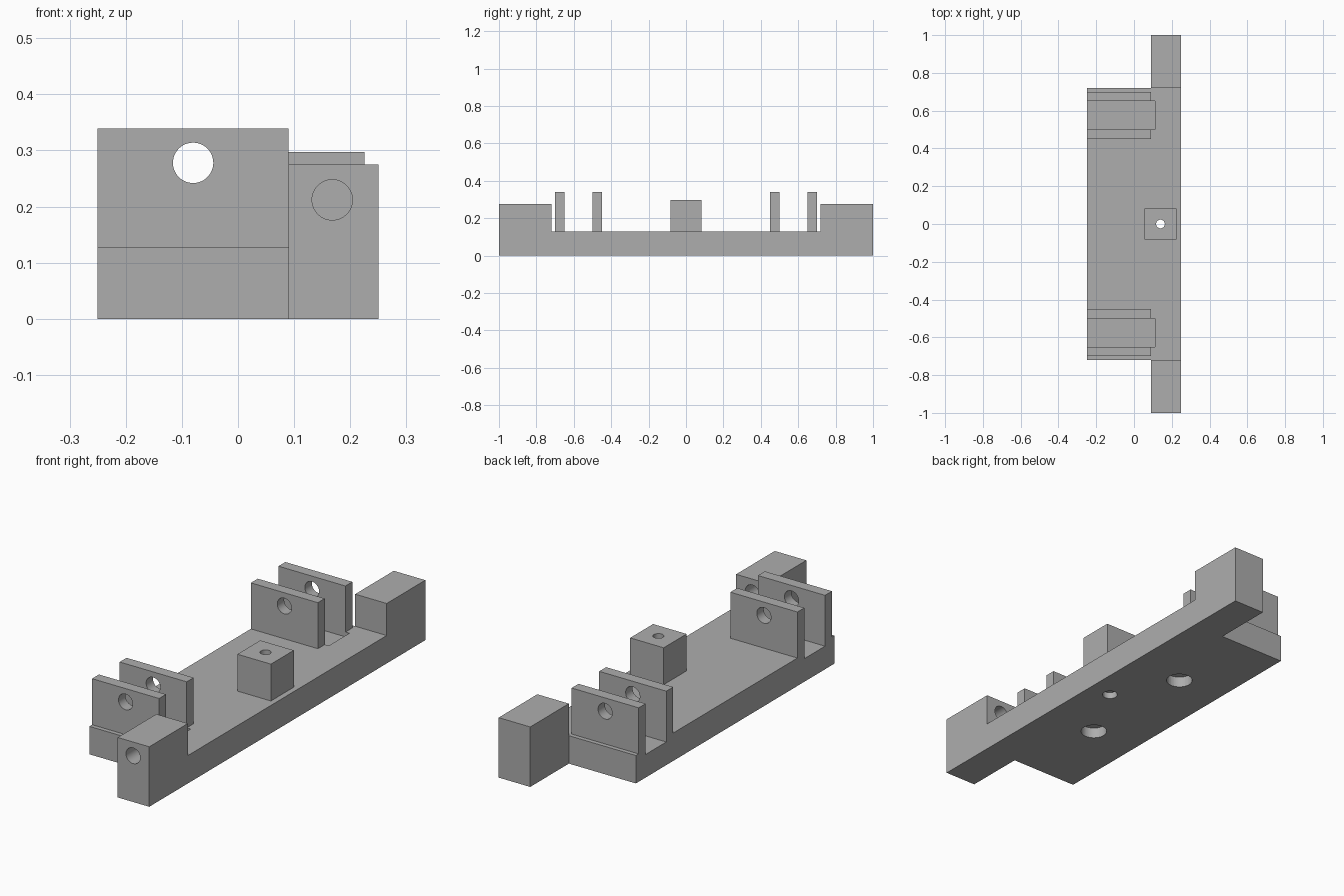
import bpy
from mathutils import Vector

if "Cube" in bpy.data.objects:
    bpy.data.objects.remove(bpy.data.objects["Cube"], do_unlink=True)

grey = bpy.data.materials.new("plain_grey")
grey.use_nodes = True
grey.diffuse_color = (0.42, 0.42, 0.42, 1)
grey.node_tree.nodes["Principled BSDF"].inputs["Base Color"].default_value = grey.diffuse_color


def box(name, x, y, z):
    """Box from (low, high) ranges on each axis."""
    lo, hi = (Vector(v) for v in zip(x, y, z))
    bpy.ops.mesh.primitive_cube_add(size=1, location=(lo + hi) / 2)
    ob = bpy.context.object
    ob.name = name
    ob.scale = hi - lo
    bpy.ops.object.transform_apply(location=True, rotation=False, scale=True)
    ob.data.materials.append(grey)
    return ob


def rod(start, end, radius):
    """Round cutter between two points."""
    a, b = Vector(start), Vector(end)
    bpy.ops.mesh.primitive_cylinder_add(vertices=48, radius=radius,
                                        depth=(b - a).length, location=(a + b) / 2)
    ob = bpy.context.object
    ob.rotation_euler = (b - a).to_track_quat("Z", "Y").to_euler()
    bpy.ops.object.transform_apply(location=True, rotation=True, scale=True)
    ob.data.materials.append(grey)
    return ob


def cut(target, cutter):
    cutter.hide_render = True
    mod = target.modifiers.new("cut", "BOOLEAN")
    mod.operation = "DIFFERENCE"
    mod.solver = "EXACT"
    mod.object = cutter
    bpy.ops.object.select_all(action="DESELECT")
    target.select_set(True)
    bpy.context.view_layer.objects.active = target
    bpy.ops.object.modifier_apply(modifier=mod.name)
    bpy.data.objects.remove(cutter, do_unlink=True)
    bpy.ops.object.select_all(action="DESELECT")
    target.select_set(True)
    bpy.ops.object.shade_smooth_by_angle()


LEFT, RIGHT, STEP = 0.25, -0.25, 0.09
DECK, END = 0.128, 0.72
HOLE_X, HOLE_Z = -0.08, 0.278
PIN = (0.14, 0)

# Base plate and centre block
base = box("base_plate", (RIGHT, LEFT), (-END, END), (0, DECK))
block = box("centre_block", (0.055, 0.225), (-0.083, 0.083), (DECK, 0.297))

# Vertical bore through block and base, wider at the underside
for part in (base, block):
    cut(part, rod((*PIN, -0.1), (*PIN, 0.4), 0.023))
cut(base, rod((*PIN, -0.1), (*PIN, 0.03), 0.033))

for side, word in ((-1, "front"), (1, "back")):
    # End post
    post = box(word + "_end_post", (STEP, LEFT), sorted((side * END, side)), (0, 0.275))
    if side < 0:
        cut(post, rod((0.168, -1.1, 0.212), (0.168, -0.6, 0.212), 0.036))

    # Shallow slot between the lugs and blind socket below
    cut(base, box("slot_cutter", (RIGHT - 0.1, 0.11),
                  sorted((side * 0.5, side * 0.65)), (DECK - 0.022, 0.3)))
    cut(base, rod((-0.015, side * 0.296, -0.1), (-0.015, side * 0.296, 0.05), 0.057))

    # Pair of drilled lugs
    for inner, label in ((0.45, "inner"), (0.65, "outer")):
        lug = box(f"{word}_{label}_lug", (RIGHT, STEP),
                  sorted((side * inner, side * (inner + 0.05))), (DECK, 0.339))
        cut(lug, rod((HOLE_X, -1.2, HOLE_Z), (HOLE_X, 1.2, HOLE_Z), 0.036))
